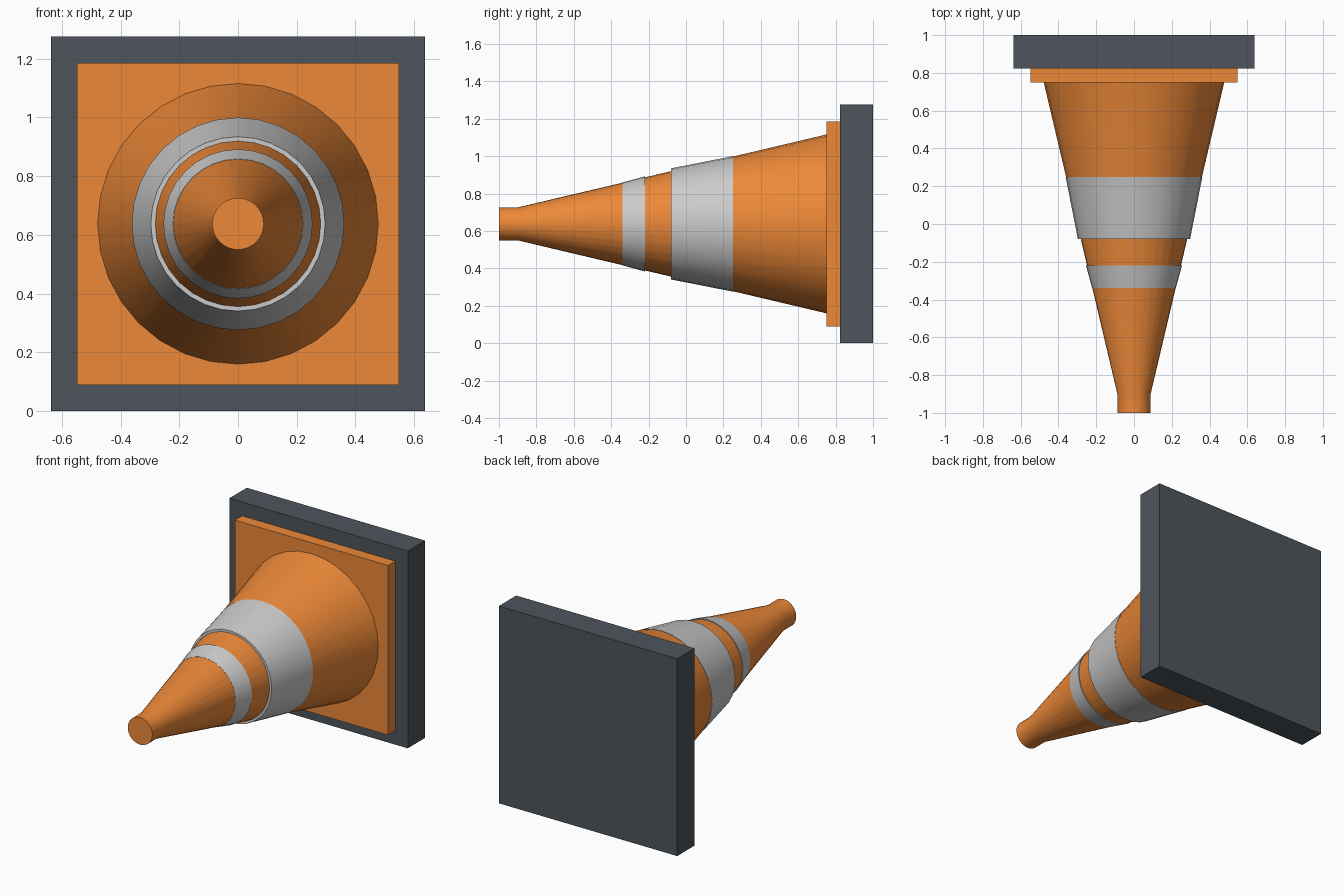
import bpy, bmesh, math

if "Cube" in bpy.data.objects:
    bpy.data.objects.remove(bpy.data.objects["Cube"])

CZ = 0.6375   # height of the cone axis
SIDES = 32


def material(name, rgb):
    m = bpy.data.materials.new(name)
    m.diffuse_color = (*rgb, 1)
    m.use_nodes = True
    m.node_tree.nodes["Principled BSDF"].inputs["Base Color"].default_value = m.diffuse_color
    return m


orange = material("orange", (0.85, 0.25, 0.04))
slate = material("slate", (0.075, 0.09, 0.105))
silver = material("silver", (0.6, 0.6, 0.6))


def finish(name, bm, mat):
    bmesh.ops.recalc_face_normals(bm, faces=bm.faces)
    mesh = bpy.data.meshes.new(name)
    bm.to_mesh(mesh)
    bm.free()
    mesh.materials.append(mat)
    ob = bpy.data.objects.new(name, mesh)
    bpy.context.collection.objects.link(ob)
    return ob


def slab(name, half, y0, y1, mat):
    """Square plate facing along y."""
    bm = bmesh.new()
    bmesh.ops.create_cube(bm, size=1)
    for v in bm.verts:
        v.co.x *= 2 * half
        v.co.y = y0 + (v.co.y + 0.5) * (y1 - y0)
        v.co.z = CZ + v.co.z * 2 * half
    return finish(name, bm, mat)


def lathe(name, profile, mat):
    """Capped round body along y from (y, radius) pairs."""
    bm = bmesh.new()
    rings = []
    for y, r in profile:
        angles = [2 * math.pi * i / SIDES for i in range(SIDES)]
        rings.append([bm.verts.new((r * math.cos(a), y, CZ + r * math.sin(a)))
                      for a in angles])
    for a, b in zip(rings, rings[1:]):
        for i in range(SIDES):
            j = (i + 1) % SIDES
            bm.faces.new((a[i], a[j], b[j], b[i]))
    bm.faces.new(rings[0])
    bm.faces.new(rings[-1])
    ob = finish(name, bm, mat)
    bpy.ops.object.select_all(action='DESELECT')
    bpy.context.view_layer.objects.active = ob
    ob.select_set(True)
    bpy.ops.object.shade_smooth_by_angle(angle=math.radians(30))
    return ob


# Weighted base and the cone's square flange
slab("rubber_base", 0.6375, 0.823, 1.0, slate)
slab("cone_flange", 0.548, 0.75, 0.823, orange)

# Cone with straight neck at the tip
lathe("cone_body", [(-1.0, 0.088), (-0.9, 0.088), (0.75, 0.478)], orange)

# Reflective sleeves, standing slightly proud at the tip side
lathe("wide_band", [(-0.08, 0.297), (0.25, 0.362)], silver)
lathe("narrow_band", [(-0.34, 0.2215), (-0.22, 0.254)], silver)
